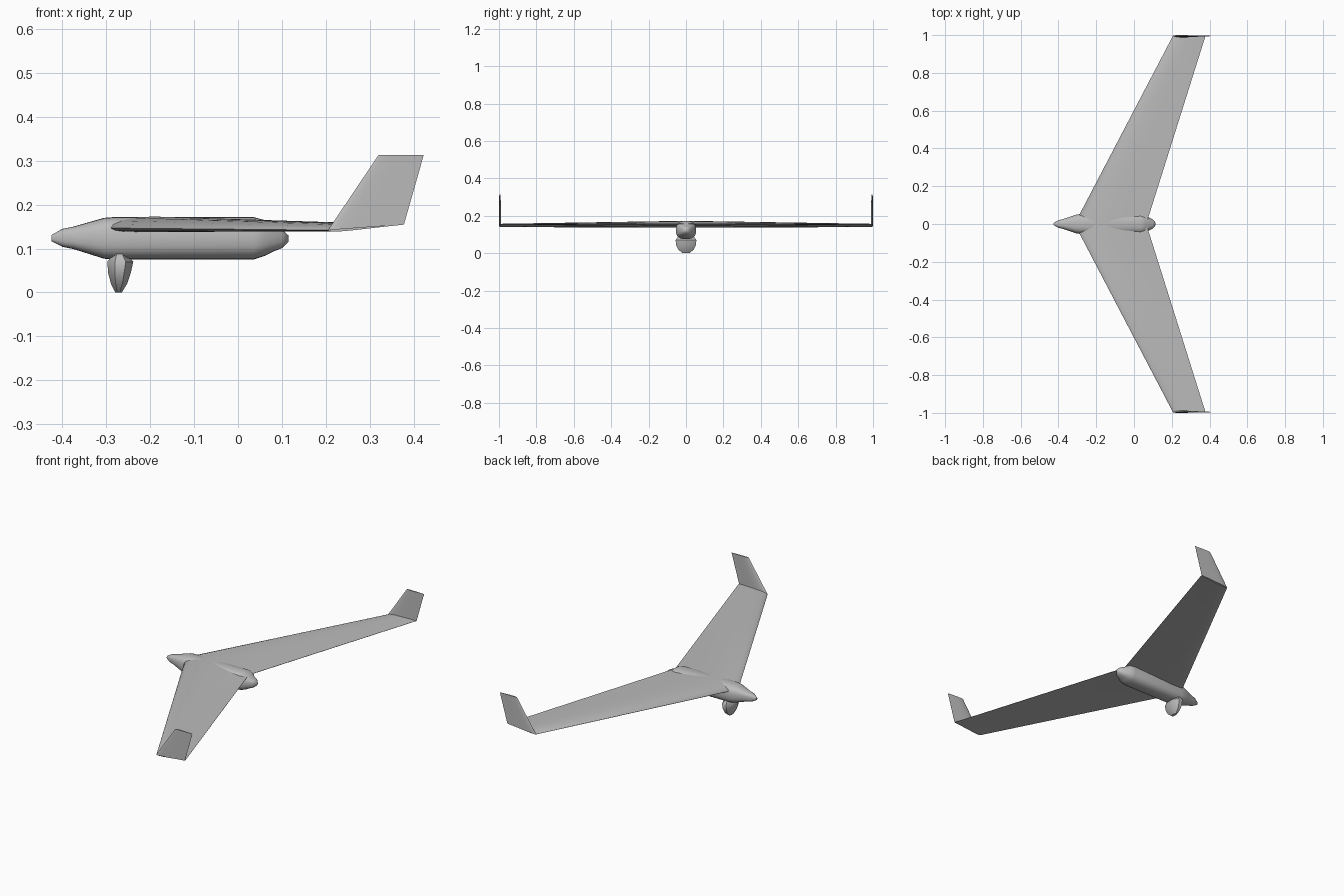
import bpy
import bmesh
from math import cos, sin, pi, copysign, radians

cube = bpy.data.objects.get("Cube")
if cube:
    bpy.data.objects.remove(cube, do_unlink=True)

# Single flat colour
grey = bpy.data.materials.new("light grey")
grey.use_nodes = True
grey.diffuse_color = (0.5, 0.5, 0.5, 1)
grey.node_tree.nodes["Principled BSDF"].inputs["Base Color"].default_value = (0.5, 0.5, 0.5, 1)


def loft(name, rings, cap_start=True, angle=35, mirrored=False):
    """Skin a list of equal-length point rings."""
    bm = bmesh.new()
    loops = [[bm.verts.new(p) for p in ring] for ring in rings]
    n = len(loops[0])
    for a, b in zip(loops, loops[1:]):
        for i in range(n):
            j = (i + 1) % n
            bm.faces.new((a[i], a[j], b[j], b[i]))
    if cap_start:
        bm.faces.new(loops[0])
    bm.faces.new(loops[-1])
    bmesh.ops.recalc_face_normals(bm, faces=bm.faces)
    mesh = bpy.data.meshes.new(name)
    bm.to_mesh(mesh)
    bm.free()
    mesh.materials.append(grey)
    obj = bpy.data.objects.new(name, mesh)
    bpy.context.collection.objects.link(obj)
    bpy.ops.object.select_all(action="DESELECT")
    obj.select_set(True)
    bpy.context.view_layer.objects.active = obj
    bpy.ops.object.shade_smooth_by_angle(angle=radians(angle))
    if mirrored:
        mod = obj.modifiers.new("mirror", "MIRROR")
        mod.use_axis = (False, True, False)
    return obj


def rounded(a, power):
    """Point on a unit superellipse."""
    return [copysign(abs(f(a)) ** power, f(a)) for f in (cos, sin)]


# Fuselage: x, half width, bottom, top
stations = [
    (-0.425, 0.006, 0.117, 0.131), (-0.40, 0.020, 0.104, 0.145),
    (-0.375, 0.026, 0.099, 0.150), (-0.34, 0.038, 0.088, 0.160),
    (-0.305, 0.050, 0.077, 0.170), (-0.28, 0.053, 0.075, 0.172),
    (0.035, 0.054, 0.075, 0.172), (0.06, 0.049, 0.083, 0.165),
    (0.08, 0.034, 0.093, 0.150), (0.10, 0.024, 0.101, 0.143),
    (0.115, 0.006, 0.116, 0.130),
]
rings = []
for x, w, low, high in stations:
    ring = []
    for k in range(24):
        u, v = rounded(2 * pi * k / 24, 0.75)
        ring.append((x, w * u, (low + high) / 2 + (high - low) / 2 * v))
    rings.append(ring)
loft("fuselage", rings, angle=50)

# Airfoil section: chord fraction, height fraction
airfoil = [
    (0, 0), (0.02, 0.022), (0.08, 0.042), (0.18, 0.056), (0.32, 0.06),
    (0.5, 0.05), (0.75, 0.026), (1, 0.002), (1, -0.002), (0.7, -0.012),
    (0.4, -0.024), (0.2, -0.029), (0.08, -0.024), (0.02, -0.014),
]


def wing_section(lead, trail, y, z_lead, z_trail):
    chord = trail - lead
    return [(lead + t * chord, y, z_lead + t * (z_trail - z_lead) + h * chord)
            for t, h in airfoil]


# Swept wings
loft("wings", [wing_section(-0.315, 0.065, 0, 0.147, 0.157),
               wing_section(0.205, 0.378, 0.994, 0.142, 0.155)],
     cap_start=False, mirrored=True)


# Winglets, curved side facing inward
def winglet_section(lead, trail, z_lead, z_trail):
    chord = trail - lead
    return [(lead + t * chord, 0.996 - 0.8 * h * chord, z_lead + t * (z_trail - z_lead))
            for t, h in airfoil]


loft("winglets", [winglet_section(0.205, 0.378, 0.142, 0.155),
                  winglet_section(0.32, 0.423, 0.313, 0.313)], mirrored=True)

# Faceted camera pod under the nose: height, half length, half width, x centre
pod = [(0.0, 0.008, 0.020, -0.272), (0.02, 0.020, 0.045, -0.271),
       (0.045, 0.028, 0.058, -0.270), (0.07, 0.032, 0.060, -0.268),
       (0.088, 0.016, 0.046, -0.270), (0.10, 0.004, 0.018, -0.270)]
rings = [[(cx + lx * cos(a), wy * sin(a), z)
          for a in (pi / 8 + k * pi / 4 for k in range(8))]
         for z, lx, wy, cx in pod]
loft("camera_pod", rings, angle=40)
